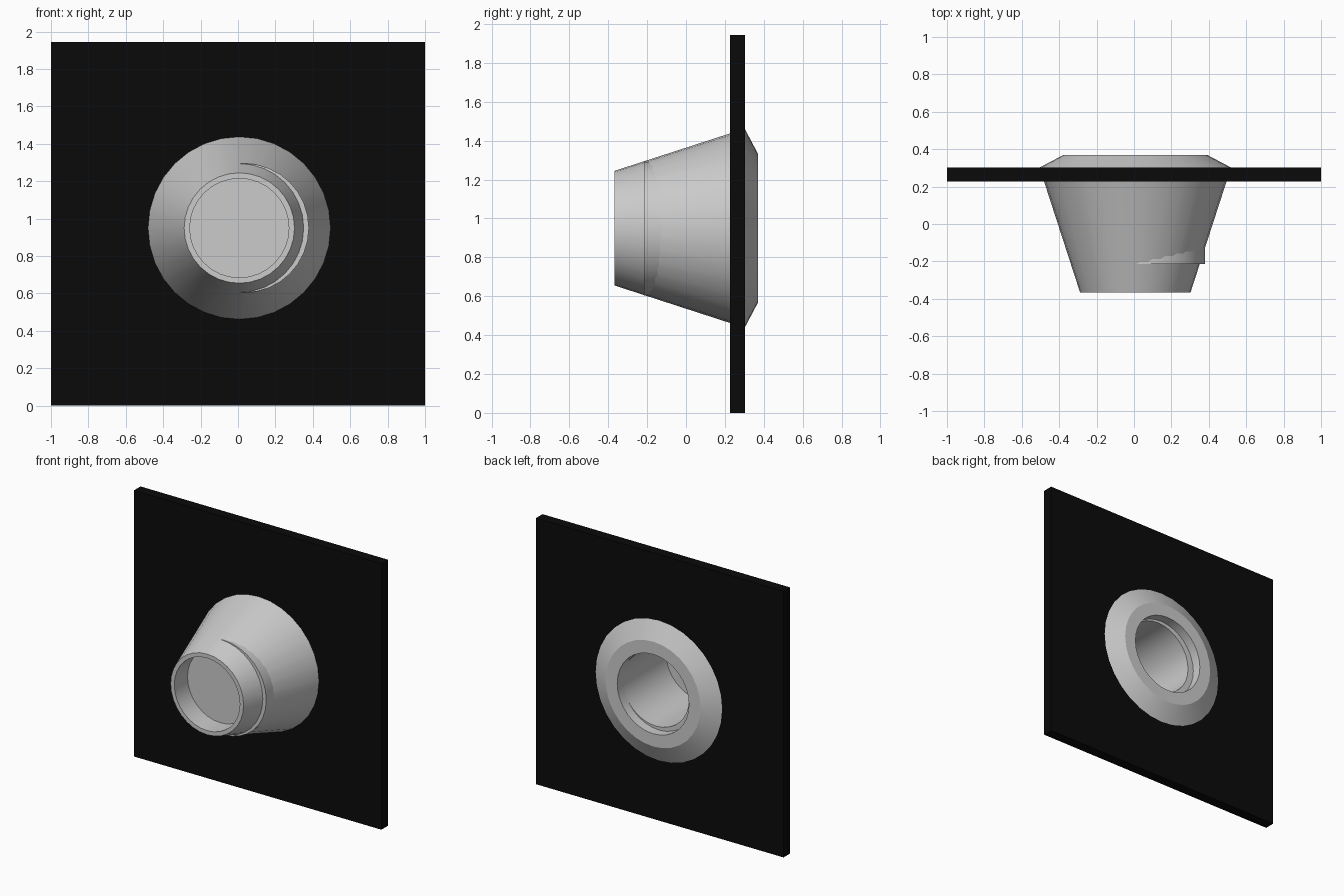
import bpy, bmesh
from math import cos, sin, pi, radians

if "Cube" in bpy.data.objects:
    bpy.data.objects.remove(bpy.data.objects["Cube"])

AXIS_Z = 0.95


def lathe(name, profile, cx, segments=32, closed=False):
    """Revolve (radius, y) points around a y-directed axis."""
    bm = bmesh.new()
    rings = []
    for r, y in profile:
        if r == 0:
            rings.append([bm.verts.new((cx, y, AXIS_Z))] * segments)
        else:
            rings.append([bm.verts.new((cx + r * sin(2 * pi * i / segments), y,
                                        AXIS_Z + r * cos(2 * pi * i / segments)))
                          for i in range(segments)])
    pairs = list(zip(rings, rings[1:]))
    if closed:
        pairs.append((rings[-1], rings[0]))
    for a, b in pairs:
        for i in range(segments):
            j = (i + 1) % segments
            bm.faces.new(list(dict.fromkeys((a[i], a[j], b[j], b[i]))))
    bmesh.ops.recalc_face_normals(bm, faces=bm.faces)
    mesh = bpy.data.meshes.new(name)
    bm.to_mesh(mesh)
    bm.free()
    obj = bpy.data.objects.new(name, mesh)
    bpy.context.collection.objects.link(obj)
    bpy.ops.object.select_all(action='DESELECT')
    obj.select_set(True)
    bpy.context.view_layer.objects.active = obj
    bpy.ops.object.shade_smooth_by_angle(angle=radians(25))
    return obj


# Square backing panel
bpy.ops.mesh.primitive_cube_add(size=1, location=(0, 0.265, 0.972))
panel = bpy.context.object
panel.name = "panel"
panel.scale = (2, 0.075, 1.944)
black = bpy.data.materials.new("black")
black.diffuse_color = (0.003, 0.003, 0.003, 1)
black.use_nodes = True
black.node_tree.nodes["Principled BSDF"].inputs["Base Color"].default_value = black.diffuse_color
panel.data.materials.append(black)

# Opening through the panel, hidden inside the housing
cutter = lathe("panel_cutter", [(0, 0.1), (0.40, 0.1), (0.40, 0.4), (0, 0.4)], 0.007)
cutter.hide_render = True
cutter.hide_viewport = True
hole = panel.modifiers.new("hole", 'BOOLEAN')
hole.operation = 'DIFFERENCE'
hole.solver = 'EXACT'
hole.object = cutter

# Conical housing with front rim and bevelled rear flange
lathe("housing", [(0.265, -0.205), (0.265, -0.367), (0.295, -0.367), (0.512, 0.302),
                  (0.383, 0.37), (0.29, 0.37), (0.29, 0.295)], 0.007)

# Slightly offset inner cup: its front closes the recess and shows as a crescent
lathe("inner_cup", [(0, -0.215), (0.346, -0.215), (0.346, 0.30), (0.268, 0.30),
                    (0.268, -0.20), (0, -0.20)], 0.033)
